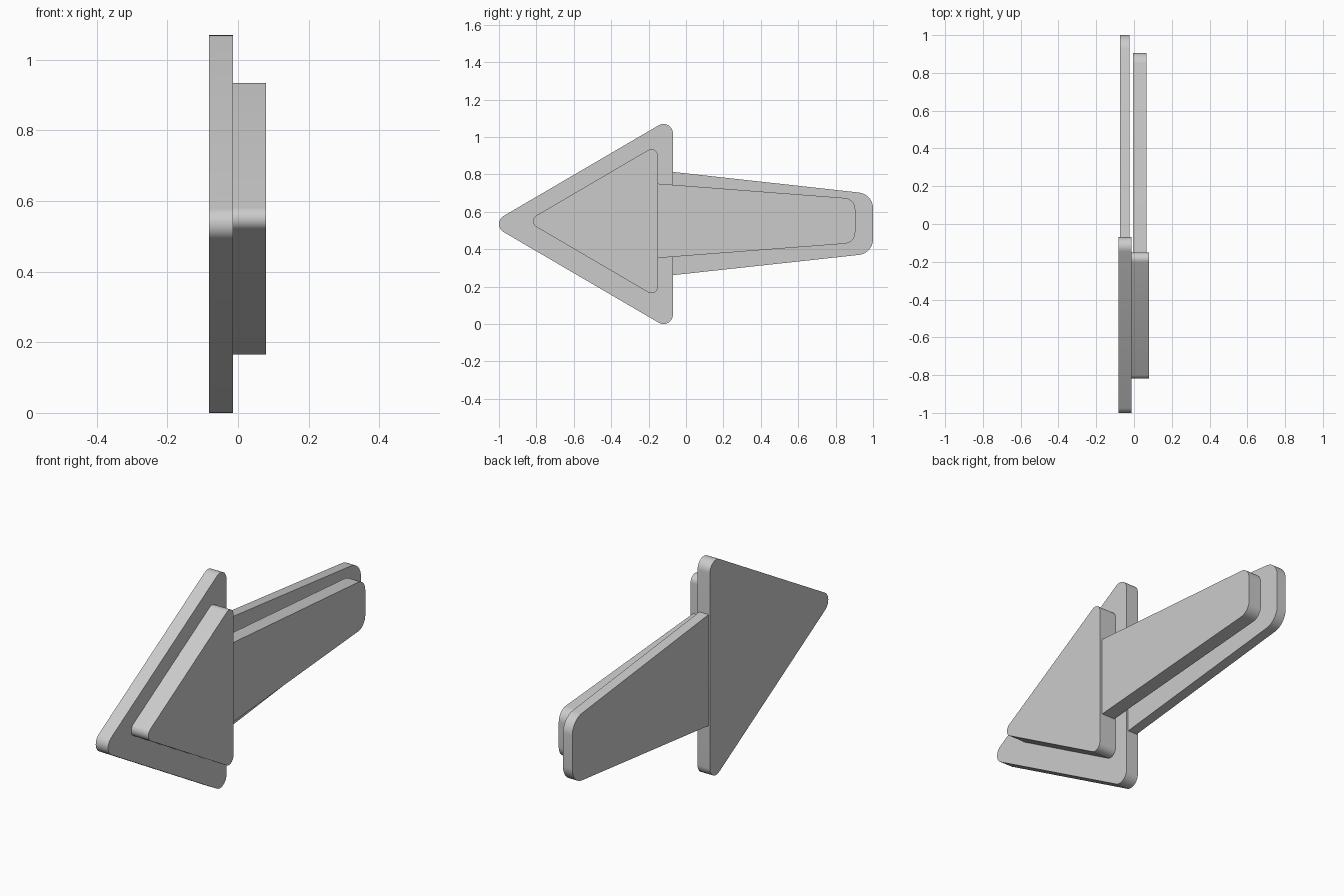
import bpy, bmesh, math
from mathutils import Vector

if "Cube" in bpy.data.objects:
    bpy.data.objects.remove(bpy.data.objects["Cube"])


def rounded(corners, steps=10):
    """Outline in (y, z) from corners (y, z, radius)."""
    out = []
    n = len(corners)
    for i, (y, z, r) in enumerate(corners):
        p = Vector((y, z))
        if r == 0:
            out.append(p)
            continue
        a = (Vector(corners[i - 1][:2]) - p).normalized()
        b = (Vector(corners[(i + 1) % n][:2]) - p).normalized()
        half = a.angle(b) / 2
        centre = p + (a + b).normalized() * (r / math.sin(half))
        start = (p + a * (r / math.tan(half)) - centre).normalized()
        end = (p + b * (r / math.tan(half)) - centre).normalized()
        for k in range(steps + 1):
            out.append(centre + start.slerp(end, k / steps).normalized() * r)
    return out


def plate(name, corners, x0, x1):
    """Extrude a rounded outline from x0 to x1."""
    bm = bmesh.new()
    face = bm.faces.new([bm.verts.new((x0, p.x, p.y)) for p in rounded(corners)])
    res = bmesh.ops.extrude_face_region(bm, geom=[face], use_keep_orig=True)
    verts = [v for v in res["geom"] if isinstance(v, bmesh.types.BMVert)]
    bmesh.ops.translate(bm, verts=verts, vec=(x1 - x0, 0, 0))
    bmesh.ops.recalc_face_normals(bm, faces=bm.faces)
    mesh = bpy.data.meshes.new(name)
    bm.to_mesh(mesh)
    bm.free()
    obj = bpy.data.objects.new(name, mesh)
    bpy.context.collection.objects.link(obj)
    bpy.ops.object.select_all(action='DESELECT')
    obj.select_set(True)
    bpy.context.view_layer.objects.active = obj
    bpy.ops.object.shade_smooth_by_angle(angle=math.radians(30))


# Arrow heads: large backing plate and smaller raised plate
plate("head_back", [(-1.049, .535, .05), (-.07, 1.107, .05), (-.07, -.037, .05)], -.082, -.014)
plate("head_front", [(-.852, .55, .035), (-.15, .961, .035), (-.15, .139, .035)], -.014, .08)

# Tapered shafts, thinner than the heads, with a gap between them
plate("shaft_back", [(-.075, .814, 0), (1, .695, .085), (1, .378, .085), (-.075, .261, 0)], -.075, -.024)
plate("shaft_front", [(-.155, .751, 0), (.905, .67, .06), (.905, .434, .06), (-.155, .353, 0)], -.006, .066)
